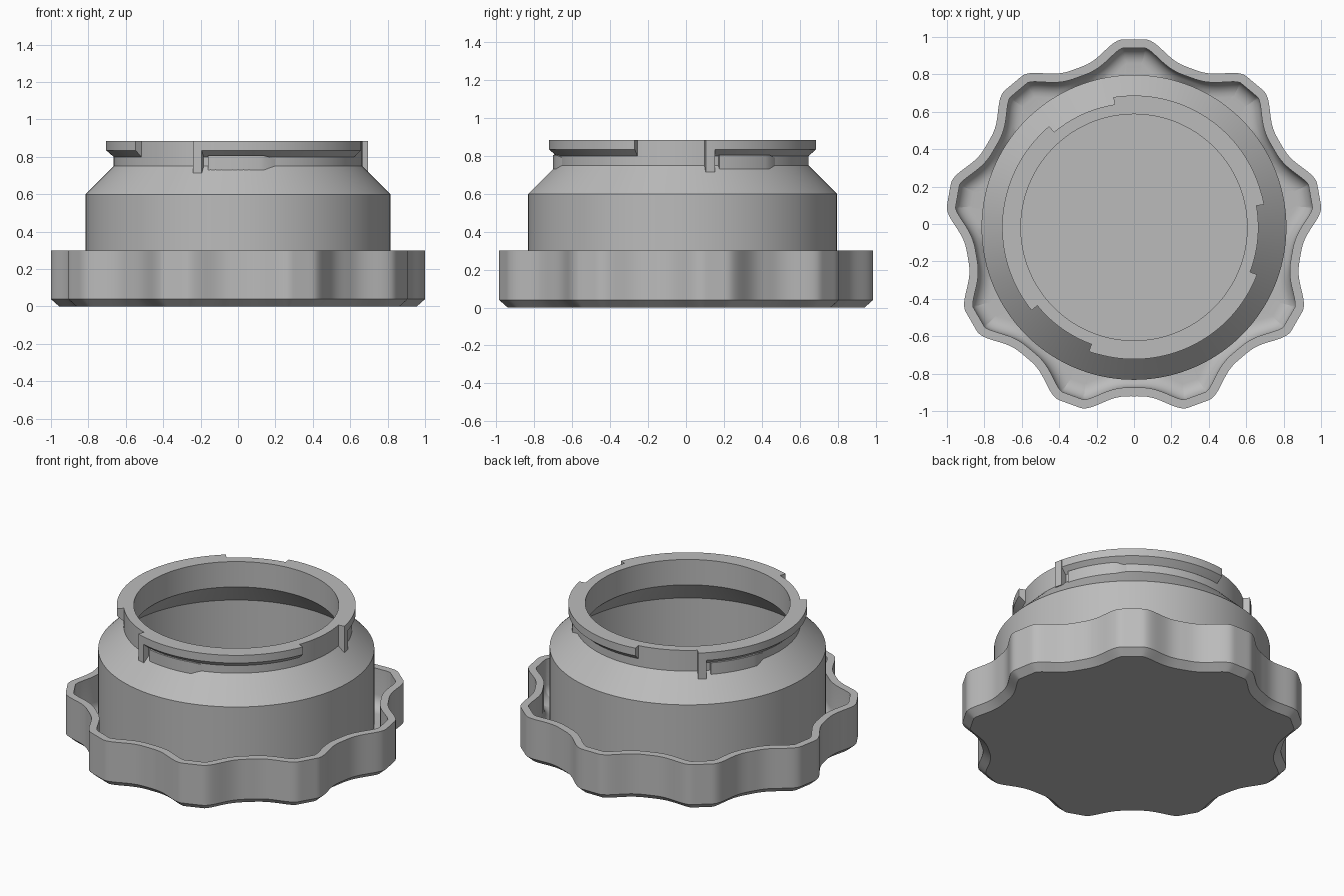
import bpy, bmesh, math
from mathutils import Vector

cube = bpy.data.objects.get("Cube")
if cube:
    bpy.data.objects.remove(cube)

CENTRE_Y = -0.018

grey = bpy.data.materials.new("mid grey")
grey.use_nodes = True
COLOUR = (0.5, 0.5, 0.5, 1)
grey.diffuse_color = COLOUR
grey.node_tree.nodes["Principled BSDF"].inputs["Base Color"].default_value = COLOUR


def loft(name, rings, around=True, cap_first=False, cap_last=False, loop=False):
    """Skin a list of rings with quads, optionally capped or joined end to end."""
    bm = bmesh.new()
    rows = [[bm.verts.new(p) for p in ring] for ring in rings]
    pairs = list(zip(rows, rows[1:]))
    if loop:
        pairs.append((rows[-1], rows[0]))
    n = len(rows[0])
    for a, b in pairs:
        for i in range(n if around else n - 1):
            j = (i + 1) % n
            bm.faces.new((a[i], a[j], b[j], b[i]))
    if cap_first:
        bm.faces.new(rows[0][::-1])
    if cap_last:
        bm.faces.new(rows[-1])
    bmesh.ops.recalc_face_normals(bm, faces=bm.faces)
    mesh = bpy.data.meshes.new(name)
    bm.to_mesh(mesh)
    bm.free()
    mesh.materials.append(grey)
    obj = bpy.data.objects.new(name, mesh)
    obj.location.y = CENTRE_Y
    bpy.context.collection.objects.link(obj)
    bpy.ops.object.select_all(action="DESELECT")
    obj.select_set(True)
    bpy.context.view_layer.objects.active = obj
    bpy.ops.object.shade_smooth_by_angle(angle=math.radians(28))
    return obj


def polar(r, degrees, z):
    a = math.radians(degrees)
    return Vector((r * math.cos(a), r * math.sin(a), z))


# Grip: nine flat-tipped lobes joined by wide scallops
LOBES, FLAT, VALLEY, TIP = 9, 3.5, 0.903, 1.007


def grip_radius(degrees):
    pitch = 360 / LOBES
    t = abs((degrees - 90 + pitch / 2) % pitch - pitch / 2)
    if t <= FLAT:
        return TIP * math.cos(math.radians(FLAT)) / math.cos(math.radians(t))
    s = ((pitch / 2 - t) / (pitch / 2 - FLAT)) ** 1.5
    return VALLEY + (TIP - VALLEY) * s * s * (3 - 2 * s)


def grip_ring(inset, z, least=0.0):
    ring = []
    for d in range(360):
        before, here, after = (polar(grip_radius(a), a, 0) for a in (d - 1, d, d + 1))
        along = (after - before).normalized()
        p = here - inset * Vector((along.y, -along.x, 0))
        if p.length < least:
            p = p.normalized() * least
        ring.append((p.x, p.y, z))
    return ring


WALL, FLOOR, FILLET = 0.047, 0.05, 0.08
rings = [grip_ring(0.045, 0), grip_ring(0, 0.04), grip_ring(0, 0.3), grip_ring(WALL, 0.3)]
for k in range(7):
    a = math.radians(15 * k)
    rings.append(grip_ring(WALL + FILLET * (1 - math.cos(a)),
                           FLOOR + FILLET * (1 - math.sin(a)), 0.81))
rings.append([polar(0.79, d, FLOOR) for d in range(360)])
loft("scalloped_grip", rings, cap_first=True)

# Hollow body with sloped shoulder and neck
profile = [(0.815, 0.03), (0.815, 0.6), (0.665, 0.75), (0.665, 0.885),
           (0.605, 0.885), (0.605, 0.72), (0.765, 0.56), (0.765, 0.06)]
loft("hollow_body", [[polar(r, 2.5 * i, z) for i in range(144)] for r, z in profile],
     cap_first=True, cap_last=True)


# Bayonet fittings: sections swept around part of the neck
def sweep(name, stations):
    """Each station is (angle, section), a section being (radius, height) points."""
    rings = [[polar(r, a, z) for r, z in section] for a, section in stations]
    loft(name, rings, cap_first=True, cap_last=True)


def block(r, low, high):
    return [(0.64, low), (r, low), (r, high), (0.64, high)]


lug_section = [(0.64, 0.8), (0.665, 0.8), (0.705, 0.835), (0.705, 0.885), (0.64, 0.885)]
for i, start in enumerate((10, 130, 250), 1):
    sweep(f"bayonet_lug_{i}", [(start + 89 * k / 40, lug_section) for k in range(41)])
    sweep(f"stop_pin_{i}", [(start + 2 * k, block(0.706, 0.715, 0.885)) for k in range(3)])
    bump = [(start + 6.5 + 25.5 * k / 12, block(0.684, 0.7, 0.806)) for k in range(13)]
    bump.append((start + 37.5, block(0.664, 0.74, 0.79)))
    sweep(f"locking_bump_{i}", bump)
